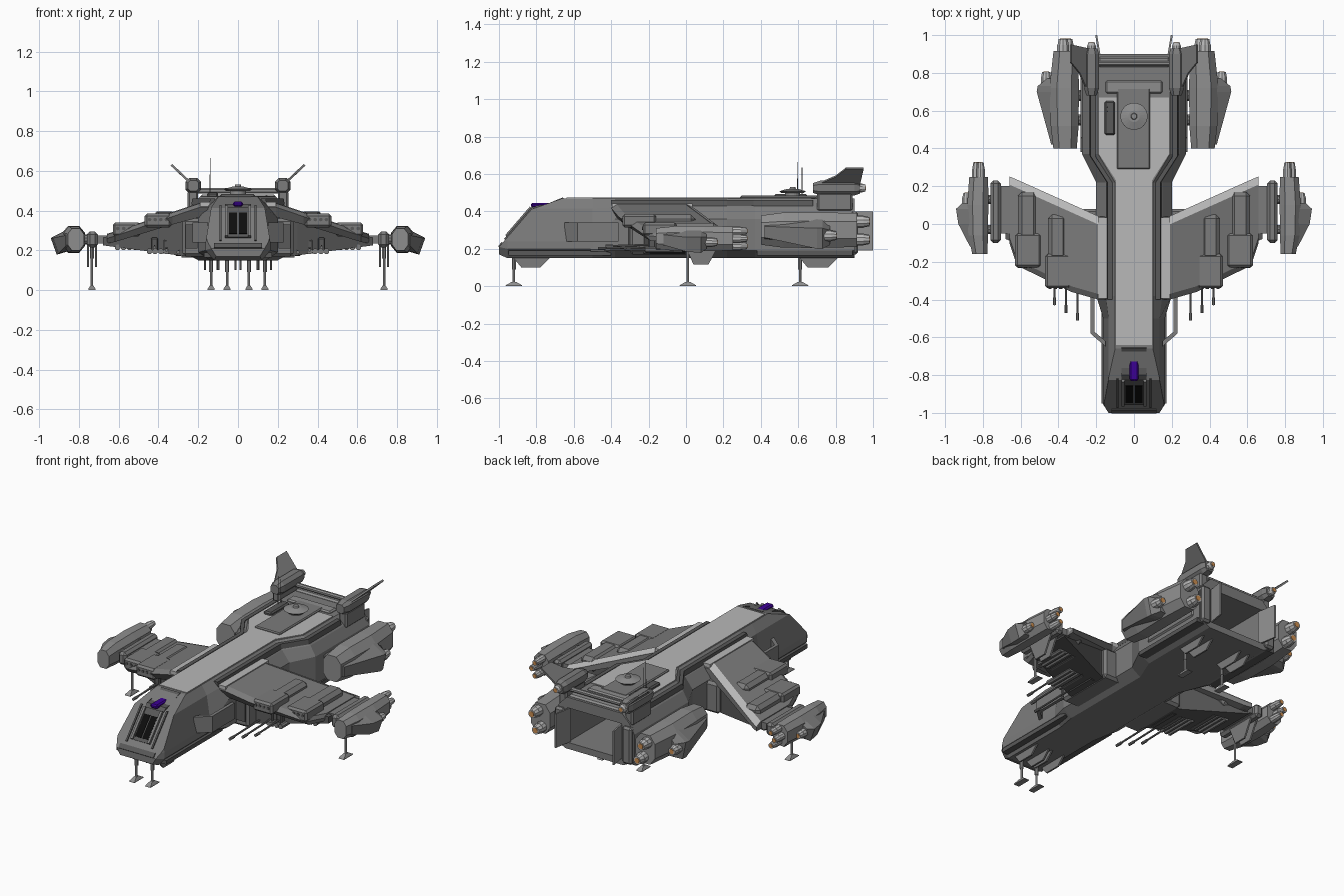
import bpy, bmesh, math
from mathutils import Vector

if "Cube" in bpy.data.objects:
    bpy.data.objects.remove(bpy.data.objects["Cube"])

def material(name, *rgb):
    m = bpy.data.materials.new(name)
    m.diffuse_color = (*rgb, 1)
    m.use_nodes = True
    m.node_tree.nodes["Principled BSDF"].inputs["Base Color"].default_value = m.diffuse_color
    return m

GREY, MID, LIGHT = (material(n, v, v, v) for n, v in (("hull_grey", .2), ("mid_grey", .27), ("light_grey", .48)))
DARK, BLACK = material("dark_grey", .1, .1, .1), material("window_black", .004, .004, .004)
PURPLE, ORANGE = material("sensor_purple", .045, 0, .3), material("exhaust_orange", .6, .27, .08)

def loft(name, rings, mirror=True, mat=GREY):
    """Skin equal-length rings of points, cap both ends, optionally mirror in x."""
    bm = bmesh.new()
    vs = [[bm.verts.new(p) for p in r] for r in rings]
    n = len(vs[0])
    for a, b in zip(vs, vs[1:]):
        for i in range(n):
            bm.faces.new((a[i], a[(i + 1) % n], b[(i + 1) % n], b[i]))
    bm.faces.new(vs[0])
    bm.faces.new(vs[-1][::-1])
    bmesh.ops.recalc_face_normals(bm, faces=bm.faces)
    me = bpy.data.meshes.new(name)
    bm.to_mesh(me)
    bm.free()
    me.materials.append(mat)
    ob = bpy.data.objects.new(name, me)
    bpy.context.collection.objects.link(ob)
    if mirror:
        ob.modifiers.new("mirror", 'MIRROR')
    return ob

def box(name, x, y, z, mirror=True, mat=GREY, bevel=0):
    ob = loft(name, [[(x[0], b, z[0]), (x[1], b, z[0]), (x[1], b, z[1]), (x[0], b, z[1])] for b in y], mirror, mat)
    if bevel:
        m = ob.modifiers.new("bevel", 'BEVEL')
        m.width, m.segments = bevel, 1
    return ob

def rod(name, p, q, r0, r1=None, sides=10, mirror=True, mat=GREY):
    p, q = Vector(p), Vector(q)
    rot = (q - p).to_track_quat('Z', 'Y')
    angles = [2 * math.pi * (i + .5) / sides for i in range(sides)]
    ring = lambda c, r: [c + rot @ Vector((r * math.cos(t), r * math.sin(t), 0)) for t in angles]
    return loft(name, [ring(p, r0), ring(q, r0 if r1 is None else r1)], mirror, mat)

def side_plate(name, prof, x0, x1, mirror=True, mat=GREY):
    return loft(name, [[(x, y, z) for y, z in prof] for x in (x0, x1)], mirror, mat)

def octa(cx, cz, w, h, y, c=.5):
    pts = [(w, h * c), (w * c, h), (-w * c, h), (-w, h * c)]
    return [(cx + a, y, cz + b) for a, b in pts + [(-a, -b) for a, b in pts]]

def nozzle(name, x, y, z, r, length):
    rod(name, (x, y, z), (x, y + length * .6, z), r, mat=LIGHT)
    rod(name + "_tip", (x, y + length * .6, z), (x, y + length, z), r * .95, r * .75, mat=LIGHT)
    rod(name + "_glow", (x, y + length * .9, z), (x, y + length + .003, z), r * .5, mat=ORANGE)

# Main hull, skinned along y then cut to the sloping nose
def section(y, half):
    return [(w, y, z) for w, z in half] + [(-w, y, z) for w, z in half[::-1]]

tip = ((.09, .47), (.11, .415), (.135, .24), (.135, .21), (.11, .17))
nose = ((.1, .47), (.135, .415), (.163, .24), (.163, .2), (.12, .15))
mid = ((.1, .47), (.15, .425), (.2, .36), (.2, .19), (.14, .15))
rear = ((.19, .47), (.24, .42), (.275, .36), (.275, .19), (.2, .15))
hull = loft("hull", [section(y, s) for y, s in ((-1, tip), (-.955, nose), (-.5, nose), (-.38, mid),
                                                (.22, mid), (.37, rear), (.9, rear))], False)
bm = bmesh.new()
bm.from_mesh(hull.data)
for co, no in (((0, -1, .21), (0, -.757, .654)), ((0, -.66, .47), (0, -.33, .94))):
    cut = bmesh.ops.bisect_plane(bm, geom=bm.verts[:] + bm.edges[:] + bm.faces[:], dist=1e-5,
                                 plane_co=co, plane_no=no, clear_outer=True)
    bmesh.ops.holes_fill(bm, edges=[e for e in cut['geom_cut'] if isinstance(e, bmesh.types.BMEdge)])
bmesh.ops.recalc_face_normals(bm, faces=bm.faces)
bm.to_mesh(hull.data)
bm.free()

# Open cargo bay and its doors
cutter = box("bay_cutter", (-.185, .185), (.4, 1.1), (.19, .405), False)
cutter.hide_render = cutter.hide_viewport = True
cut = hull.modifiers.new("bay", 'BOOLEAN')
cut.object, cut.operation, cut.solver = cutter, 'DIFFERENCE', 'EXACT'
loft("bay_door", [[(.185, .88, z), (.205, 1, z), (.195, 1, z), (.175, .88, z)] for z in (.19, .4)], mat=MID)
box("bay_side_frame", (.2, .265), (.88, .92), (.17, .4), bevel=.012)

# Hull trim: rails, light roof spine, rear roof steps
box("nose_rail", (.12, .172), (-.95, -.4), (.165, .19), mat=DARK)
box("rear_rail", (.2, .283), (.38, .89), (.165, .19), mat=DARK)
loft("roof_rail", [[(a, y, .43), (a + .03, y, .43), (a + .025, y, .46), (a, y, .46)]
                   for a, y in ((.115, -.4), (.115, .22), (.205, .36), (.205, .68))], mat=DARK)
loft("roof_spine", [[(-a, y, .465), (a, y, .465), (a, y, .474), (-a, y, .474)]
                    for a, y in ((.095, -.64), (.095, .23), (.185, .37), (.185, .67))], False, LIGHT)
box("rear_roof_step", (-.15, .15), (.69, .76), (.46, .482), False, MID, .008)
box("rear_roof_edge", (-.19, .19), (.83, .885), (.45, .482), False, MID, .01)
box("side_panel", (.26, .283), (.45, .85), (.22, .34), bevel=.008)

# Cockpit: frame and windows lie on the nose slope
def slab(name, x, s, h, mirror=False, mat=GREY):
    pt = lambda a, b: (-1 + .654 * a - .757 * b, .21 + .757 * a + .654 * b)
    side_plate(name, [pt(s[0], h[0]), pt(s[1], h[0]), pt(s[1], h[1]), pt(s[0], h[1])], *x, mirror, mat)

slab("window_frame", (-.065, .065), (.07, .27), (-.01, .006), mat=DARK)
slab("window", (.004, .045), (.09, .23), (0, .009), True, BLACK)
slab("frame_side", (.05, .065), (.07, .27), (0, .016), True)
slab("outer_frame", (.083, .093), (.05, .28), (0, .008), True, DARK)
slab("nose_lip", (-.12, .12), (0, .03), (-.01, .006), mat=DARK)
side_plate("canopy_hood", [(-.84, .4), (-.8, .432), (-.72, .436), (-.66, .474), (-.64, .46)], -.065, .065, False, DARK)
box("canopy_sensor", (-.025, .025), (-.83, -.72), (.42, .446), False, PURPLE, .008)

# Scoops beside the nose and wing root intakes
loft("side_scoop", [[(.15, -.65, z), (.23, -.58, z), (.23, -.36, z), (.21, -.36, z), (.21, -.57, z), (.15, -.62, z)]
                    for z in (.24, .34)])
box("root_intake", (.15, .28), (-.3, .08), (.17, .36), bevel=.015)
box("root_intake_grille", (.205, .265), (-.31, -.28), (.21, .33), mat=DARK)

# Wings: sloping upper plate with light edges, and a tapered body under it
def wing_ring(x, le, te, z, t):
    return [(x, le, z - .02), (x, le + .03, z), (x, te - .04, z), (x, te, z - .02), (x, te, z - t), (x, le + .03, z - t)]

WING = ((.19, -.4, .04, .437, .07), (.33, -.36, .103, .39, .06), (.62, -.22, .233, .292, .05), (.66, -.1, .25, .28, .045))
loft("wing", [wing_ring(.11, -.4, .04, .44, .07)] + [wing_ring(*w) for w in WING])
box("wing_root_strip", (.115, .19), (-.395, .035), (.42, .443), mat=LIGHT)
loft("wing_rear_strip", [[(x, te - .042, z + .003), (x, te + .002, z - .018), (x, te - .03, z - .03)]
                         for x, le, te, z, t in WING], mat=LIGHT)
loft("wing_body", [[(x, a, b), (x, c, b), (x, c, d), (x, a, d)] for x, a, c, b, d in
                   ((.19, -.25, .03, .17, .38), (.3, -.22, .06, .175, .35), (.68, -.08, .2, .225, .265))], mat=DARK)

# Missile pods on the wings, rockets below
for i, (x0, x1, yf, yb, z) in enumerate(((.335, .47, -.34, .05, .335), (.49, .63, -.23, .17, .29))):
    box(f"missile_pod_{i}", (x0, x1), (yf, yf + .18), (z - .02, z + .05), bevel=.012)
    box(f"missile_pod_back_{i}", (x0 + .02, x1 - .015), (yf + .15, yb), (z - .04, z + .047), bevel=.022)
    for k in range(4):
        x = x0 + .025 + k * (x1 - x0 - .05) / 3
        rod(f"missile_tube_{i}_{k}", (x, yf - .004, z + .02), (x, yf + .02, z + .02), .009, mat=DARK)
        rod(f"rocket_{i}_{k}", (x, yf + .12, .195 + i * .02), (x, yf + .32, .195 + i * .02), .015, sides=8)

# Guns under the wings
for k in range(3):
    x, y, z = .3 + .06 * k, -.51 + .04 * k, .19 + .012 * k
    rod(f"gun_barrel_{k}", (x, y, z), (x, -.1, z + .01), .006, sides=8)
    rod(f"gun_muzzle_{k}", (x, y, z), (x, y + .04, z), .009, sides=8)
    box(f"gun_mount_{k}", (x - .018, x + .018), (-.2, 0), (z - .018, z + .05), mat=DARK, bevel=.006)

# Wing tip engines
box("tip_block", (.705, .76), (-.1, .23), (.215, .295), bevel=.015)
box("tip_link", (.64, .72), (-.05, .2), (.235, .275))
for y in (-.03, .13):
    rod(f"tip_strut_{y}", (.75, y, .255), (.79, y, .255), .025)
loft("tip_engine", [octa(.816, .255, .04, .055, -.16), octa(.825, .255, .052, .066, -.06),
                    octa(.827, .255, .056, .068, .1), octa(.822, .255, .05, .064, .25)], mat=MID)
loft("tip_wedge", [[(.84, -.12, .29), (.868, -.12, .275), (.868, -.12, .22), (.84, -.12, .21)],
                   [(.85, 0, .31), (.93, 0, .262), (.902, 0, .185), (.84, 0, .2)],
                   [(.85, .08, .31), (.942, .08, .262), (.912, .08, .178), (.84, .08, .2)],
                   [(.85, .11, .3), (.91, .11, .262), (.895, .11, .2), (.84, .11, .2)]])
nozzle("tip_wedge_nozzle", .885, .1, .235, .026, .065)
for x, z in ((.812, .215), (.835, .255), (.812, .295)):
    nozzle(f"tip_nozzle_{z}", x, .24, z, .023, .085)

# Rear engines
loft("rear_engine", [octa(.365, .3, .062, .078, .4), octa(.367, .3, .074, .094, .52),
                     octa(.37, .3, .078, .095, .72), octa(.36, .3, .066, .09, .915)], mat=MID)
loft("rear_wedge", [[(.4, .42, .34), (.438, .42, .32), (.438, .42, .26), (.4, .42, .24)],
                    [(.42, .7, .37), (.515, .7, .31), (.49, .7, .2), (.41, .7, .21)],
                    [(.42, .73, .37), (.51, .73, .31), (.487, .73, .2), (.41, .73, .21)],
                    [(.42, .77, .35), (.46, .77, .3), (.45, .77, .22), (.41, .77, .22)]])
nozzle("rear_wedge_nozzle", .465, .73, .27, .03, .075)
for x, z in ((.35, .25), (.375, .345)):
    nozzle(f"rear_nozzle_{z}", x, .9, z, .033, .08)
for y in (.55, .68):
    rod(f"rear_strut_{y}", (.26, y, .3), (.32, y, .3), .03)

# Upper tail nacelles, canted fins and crossbar
loft("tail_nacelle", [octa(.225, .525, w, w, y) for w, y in ((.027, .68), (.04, .72), (.04, .9), (.03, .93))])
nozzle("tail_nozzle", .225, .92, .525, .024, .04)
box("tail_pylon", (.2, .255), (.7, .89), (.4, .5), bevel=.01)
loft("tail_fin", [[(x + o, y, z - o) for x, y, z in ((.245, .7, .545), (.245, .93, .545), (.335, .95, .63),
                                                     (.335, .855, .63), (.29, .8, .588))] for o in (-.004, .004)])
rod("tail_crossbar", (-.2, .85, .5), (.2, .85, .5), .014, sides=8, mirror=False, mat=MID)

# Roof plate, turret, vent box and aerials
box("turret_plate", (-.09, .085), (.29, .72), (.465, .484), False, GREY, .006)
for i, (z0, z1, r0, r1) in enumerate(((.48, .5, .04, .04), (.498, .508, .06, .072),
                                      (.508, .52, .072, .03), (.518, .53, .018, .014))):
    rod(f"turret_{i}", (0, .57, z0), (0, .57, z1), r0, r1, 20, False, MID)
box("roof_vent", (-.155, -.1), (.47, .65), (.465, .492), False, DARK, .008)
for y, z in ((.595, .665), (.62, .635)):
    rod(f"aerial_{y}", (-.14, y, .48), (-.14, y, z), .003, .002, 6, False)

# Landing gear with doors on each side
for name, x, y, top, low, d0, d1, off in (("front", .055, -.92, .16, .1, -.93, -.72, .043),
                                          ("rear", .135, .61, .16, .1, .6, .82, .032),
                                          ("tip", .735, .01, .23, .115, -.01, .18, .02)):
    rod(name + "_leg", (x, y, .01), (x, y, top), .007, sides=8, mat=LIGHT)
    rod(name + "_leg_sleeve", (x, y, top - .07), (x, y, top), .011, sides=8, mat=MID)
    loft(name + "_foot", [[(x - a, y - b, z), (x + a, y - b, z), (x + a, y + b, z), (x - a, y + b, z)]
                          for a, b, z in ((.018, .045, 0), (.018, .042, .006), (.008, .014, .022))], mat=MID)
    for s in (-1, 1):
        u = x + s * off
        side_plate(f"{name}_gear_door_{s}", [(d0, top), (d0 + .05, low), (d1 - .06, low), (d1, top)], u - .005, u + .005)
